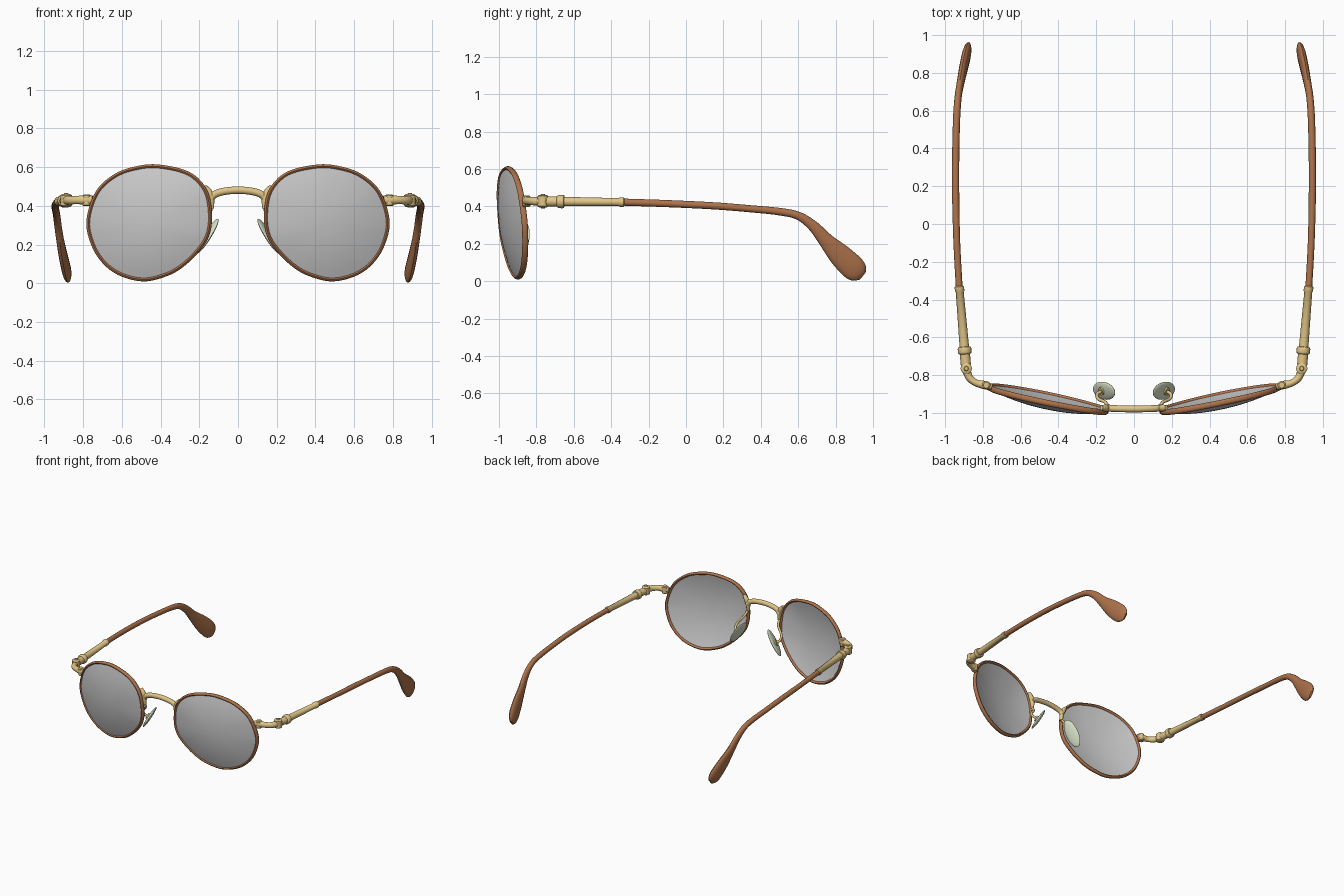
import bpy, bmesh, math
from mathutils import Vector, Matrix

if "Cube" in bpy.data.objects:
    bpy.data.objects.remove(bpy.data.objects["Cube"])


def material(name, rgb):
    m = bpy.data.materials.new(name)
    m.diffuse_color = (*rgb, 1)
    m.use_nodes = True
    m.node_tree.nodes["Principled BSDF"].inputs["Base Color"].default_value = m.diffuse_color
    return m


BROWN = material("brown_acetate", (0.42, 0.17, 0.07))
GOLD = material("gold_metal", (0.76, 0.56, 0.24))
PALE = material("pad_silicone", (0.70, 0.78, 0.58))


def finish(name, bm, mat=None, mirror=True):
    bmesh.ops.recalc_face_normals(bm, faces=bm.faces)
    me = bpy.data.meshes.new(name)
    bm.to_mesh(me)
    bm.free()
    ob = bpy.data.objects.new(name, me)
    bpy.context.collection.objects.link(ob)
    if mat:
        me.materials.append(mat)
    bpy.ops.object.select_all(action='DESELECT')
    ob.select_set(True)
    bpy.context.view_layer.objects.active = ob
    bpy.ops.object.shade_smooth_by_angle(angle=math.radians(40))
    if mirror:
        mod = ob.modifiers.new("mirror", 'MIRROR')
        mod.use_mirror_merge = False
    return ob


def smooth(pts, steps, closed=False):
    """Catmull-Rom through tuples of any length."""
    n, out = len(pts), []
    get = (lambda i: Vector(pts[i % n])) if closed else (lambda i: Vector(pts[max(0, min(n - 1, i))]))
    for i in range(n if closed else n - 1):
        a, b, c, d = (get(i + k) for k in (-1, 0, 1, 2))
        for s in range(steps):
            t = s / steps
            out.append(0.5 * (2 * b + (c - a) * t + (2 * a - 5 * b + 4 * c - d) * t * t
                              + (3 * b - a - 3 * c + d) * t ** 3))
    if not closed:
        out.append(get(n - 1))
    return out


def tube(name, stations, mat, ref, steps=6, closed=False, mirror=True, sides=16):
    """Sweep an ellipse; station = x, y, z, half size along ref, half size across."""
    st = smooth(stations, steps, closed) if steps > 1 else [Vector(s) for s in stations]
    pts = [Vector(s[:3]) for s in st]
    n, bm, rings = len(pts), bmesh.new(), []
    for i, p in enumerate(pts):
        a = pts[(i - 1) % n] if closed else pts[max(0, i - 1)]
        b = pts[(i + 1) % n] if closed else pts[min(n - 1, i + 1)]
        t = (b - a).normalized()
        u = (Vector(ref) - t * t.dot(Vector(ref))).normalized()
        v = t.cross(u)
        rings.append([bm.verts.new(p + u * st[i][3] * math.cos(w) + v * st[i][4] * math.sin(w))
                      for w in (2 * math.pi * k / sides for k in range(sides))])
    for i in range(n if closed else n - 1):
        r, q = rings[i], rings[(i + 1) % n]
        for k in range(sides):
            j = (k + 1) % sides
            bm.faces.new((r[k], r[j], q[j], q[k]))
    if not closed:
        bm.faces.new(rings[0])
        bm.faces.new(rings[-1])
    return finish(name, bm, mat, mirror)


# Lens outline (x, z) and the tilted, wrapped, domed surface it lies on
CX, CZ = 0.46, 0.31
OUTLINE = [(.41, .613), (.53, .603), (.64, .563), (.735, .475), (.783, .33), (.765, .215),
           (.71, .115), (.62, .043), (.495, .01), (.38, .033), (.29, .08), (.20, .165),
           (.147, .25), (.134, .36), (.16, .485), (.25, .575)]
EDGE = smooth(OUTLINE, 5, True)


def on_lens(p, r, off=0.0):
    x, z = CX + (p[0] - CX) * r, CZ + (p[1] - CZ) * r
    return Vector((x, -.922 + .2 * (x - CX) - .075 * (z - CZ) - .05 * (1 - r * r) + off, z))


# Lenses: thin domed shells
bm = bmesh.new()
levels = [(.968 * i / 8, -.008) for i in range(1, 9)] + [(.968 * i / 8, .007) for i in range(8, 0, -1)]
rings = [[bm.verts.new(on_lens(p, r, o)) for p in EDGE] for r, o in levels]
n = len(EDGE)
for a, b in zip(rings, rings[1:]):
    for k in range(n):
        bm.faces.new((a[k], a[(k + 1) % n], b[(k + 1) % n], b[k]))
for ring, o in ((rings[0], -.008), (rings[-1], .007)):
    c = bm.verts.new(on_lens((CX, CZ), 0, o))
    for k in range(n):
        bm.faces.new((ring[k], ring[(k + 1) % n], c))
finish("lens", bm)

# Rims
tube("rim", [(*on_lens(p, .967), .016, .011) for p in EDGE], BROWN, (0, 1, 0),
     steps=1, closed=True, sides=10)

# Bridge arch and the claws that hug the rims
arch = [(.14, -.972, .435), (.122, -.976, .458), (.075, -.978, .474), (0, -.979, .481)]
arch += [(-x, y, z) for x, y, z in arch[-2::-1]]
tube("bridge", [(*p, .018, .019) for p in arch], GOLD, (0, 1, 0), mirror=False)
tube("bridge_claw", [(.172, -.972, .502, .012, .009), (.153, -.974, .475, .018, .017),
                     (.140, -.976, .44, .018, .017), (.135, -.978, .385, .012, .011)], GOLD, (0, 1, 0))

# Nose pads with their wire arms
turn = Matrix.Rotation(math.radians(-32), 4, 'Y') @ Matrix.Rotation(math.radians(-18), 4, 'Z')
bm = bmesh.new()
bmesh.ops.create_uvsphere(bm, u_segments=24, v_segments=14, radius=1,
                          matrix=Matrix.Translation((.158, -.883, .243)) @ turn
                          @ Matrix.Diagonal((.013, .05, .106, 1)))
finish("nose_pad", bm, PALE)
tube("nose_pad_arm", [(.14, -.972, .385, .009, .009), (.15, -.945, .35, .009, .009),
                      (.19, -.925, .30, .009, .009), (.195, -.90, .265, .009, .009),
                      (.168, -.885, .247, .009, .009)], GOLD, (1, 0, 0), sides=10)
bm = bmesh.new()
bmesh.ops.create_cone(bm, cap_ends=True, segments=16, radius1=.022, radius2=.022, depth=.02,
                      matrix=Matrix.Translation((.170, -.884, .246)) @ turn
                      @ Matrix.Rotation(math.pi / 2, 4, 'Y'))
finish("nose_pad_mount", bm, GOLD)

# End pieces wrapping back to the hinge
tube("end_piece", [(.752, -.862, .43, .022, .014), (.79, -.853, .43, .024, .022),
                   (.835, -.842, .43, .021, .018), (.87, -.815, .428, .022, .02),
                   (.888, -.77, .428, .024, .022), (.89, -.74, .428, .024, .022)], GOLD, (0, 0, 1))


# Screw heads and hinge barrel
def pin(name, x, y, r, h):
    tube(name, [(x, y, .428 + z * h, r * k, r * k) for z, k in
                ((-1, .7), (-.8, 1), (.8, 1), (1, .7))], GOLD, (1, 0, 0), steps=1)


pin("rim_screw", .782, -.853, .022, .030)
pin("hinge_barrel", .888, -.765, .030, .033)
pin("hinge_screw", .888, -.765, .014, .038)

# Metal temple section: hinge block, collars and sleeve in one turned profile
profile = [(-.75, .022), (-.745, .027), (-.69, .027), (-.685, .034), (-.68, .036), (-.66, .036),
           (-.652, .033), (-.65, .025), (-.36, .021), (-.355, .025), (-.333, .025), (-.328, .02)]
tube("metal_temple", [(.89 + .035 * (y + .75) / .42, y, .427 - .004 * (y + .75) / .42, r, r)
                      for y, r in profile], GOLD, (1, 0, 0), steps=1)

# Brown temples, bending down to flared ear tips
tube("temple_arm", [(.925, -.34, .423, .018, .019), (.938, -.1, .415, .018, .019),
                    (.944, .15, .403, .019, .019), (.944, .35, .387, .019, .019),
                    (.941, .5, .372, .019, .020), (.937, .60, .350, .019, .022),
                    (.930, .68, .295, .019, .029), (.918, .75, .216, .020, .041),
                    (.904, .82, .143, .022, .060), (.888, .89, .075, .023, .066),
                    (.879, .925, .046, .019, .054), (.873, .945, .03, .008, .028)], BROWN, (1, 0, 0))
